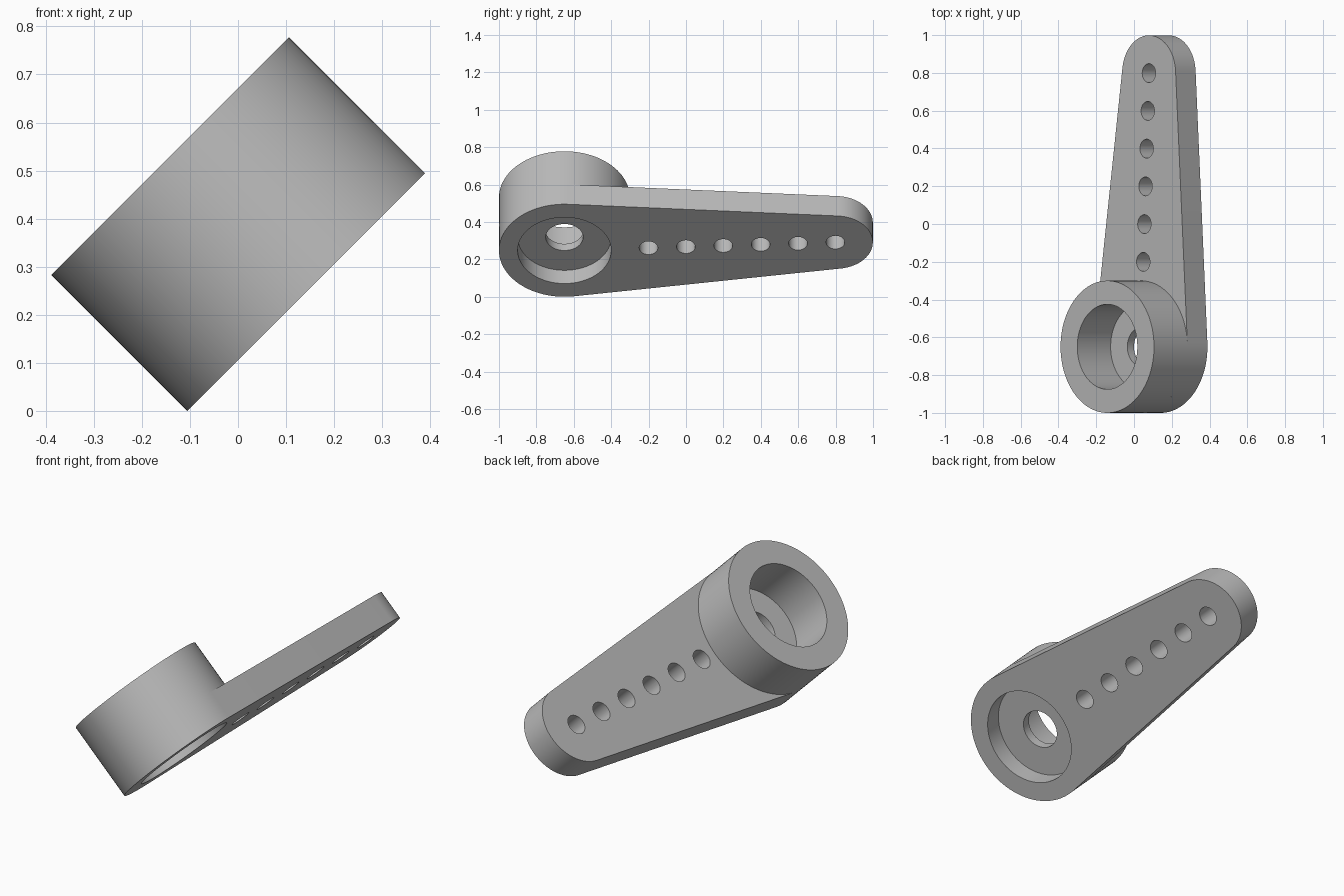
import bpy, bmesh, math
from mathutils import Matrix

cube = bpy.data.objects.get("Cube")
if cube:
    bpy.data.objects.remove(cube)

HUB_R, TIP_R, LENGTH = 0.35, 0.20, 1.45
PLATE, TOTAL = 0.15, 0.40

grey = bpy.data.materials.new("plain grey")
grey.use_nodes = True
grey.diffuse_color = (0.5, 0.5, 0.5, 1)
grey.node_tree.nodes["Principled BSDF"].inputs["Base Color"].default_value = (0.5, 0.5, 0.5, 1)


def arc(radius, start, end, steps, y=0.0):
    angles = [start + (end - start) * i / steps for i in range(steps + 1)]
    return [(radius * math.cos(a), y + radius * math.sin(a)) for a in angles]


def new_object(name, bm):
    bmesh.ops.recalc_face_normals(bm, faces=bm.faces)
    mesh = bpy.data.meshes.new(name)
    bm.to_mesh(mesh)
    bm.free()
    mesh.materials.append(grey)
    obj = bpy.data.objects.new(name, mesh)
    bpy.context.collection.objects.link(obj)
    return obj


def prism(name, outline, z0, z1):
    bm = bmesh.new()
    face = bm.faces.new([bm.verts.new((x, y, z0)) for x, y in outline])
    top = bmesh.ops.extrude_face_region(bm, geom=[face])["geom"]
    moved = [v for v in top if isinstance(v, bmesh.types.BMVert)]
    bmesh.ops.translate(bm, verts=moved, vec=(0, 0, z1 - z0))
    return new_object(name, bm)


def drill(target, radius, y, z0, z1, steps=64):
    cutter = prism("cutter", arc(radius, 0, math.tau, steps, y)[:-1], z0, z1)
    cutter.hide_render = True
    mod = target.modifiers.new("hole", 'BOOLEAN')
    mod.operation = 'DIFFERENCE'
    mod.solver = 'EXACT'
    mod.object = cutter
    bpy.context.view_layer.objects.active = target
    bpy.ops.object.modifier_apply(modifier=mod.name)
    bpy.data.objects.remove(cutter)


# Tapered arm: two round ends joined by tangent sides
a = math.asin((HUB_R - TIP_R) / LENGTH)
outline = (arc(TIP_R, a, math.pi - a, 40, LENGTH)
           + arc(HUB_R, math.pi - a, math.tau + a, 56))
arm = prism("arm", outline, 0, PLATE)

# Lower pocket, centre screw hole and the row of linkage holes
drill(arm, 0.25, 0, -0.1, 0.1, 80)
drill(arm, 0.10, 0, 0.05, 0.3)
for i in range(6):
    drill(arm, 0.05, 0.45 + 0.2 * i, -0.1, 0.3, 40)

# Raised hub collar with the upper socket
collar = prism("hub_collar", arc(HUB_R, 0, math.tau, 96)[:-1], PLATE, TOTAL)
drill(collar, 0.225, 0, 0, 0.6, 80)

# Swing the arm slightly, then tip the whole part onto its edge
low = HUB_R * math.sqrt(0.5)
place = (Matrix.Translation((TOTAL * math.sqrt(0.125), -0.65, low))
         @ Matrix.Rotation(-math.pi / 4, 4, 'Y')
         @ Matrix.Rotation(-0.0424, 4, 'Z'))
for obj in (arm, collar):
    obj.matrix_world = place
    bpy.ops.object.select_all(action='DESELECT')
    obj.select_set(True)
    bpy.context.view_layer.objects.active = obj
    bpy.ops.object.shade_smooth_by_angle(angle=math.radians(30))
